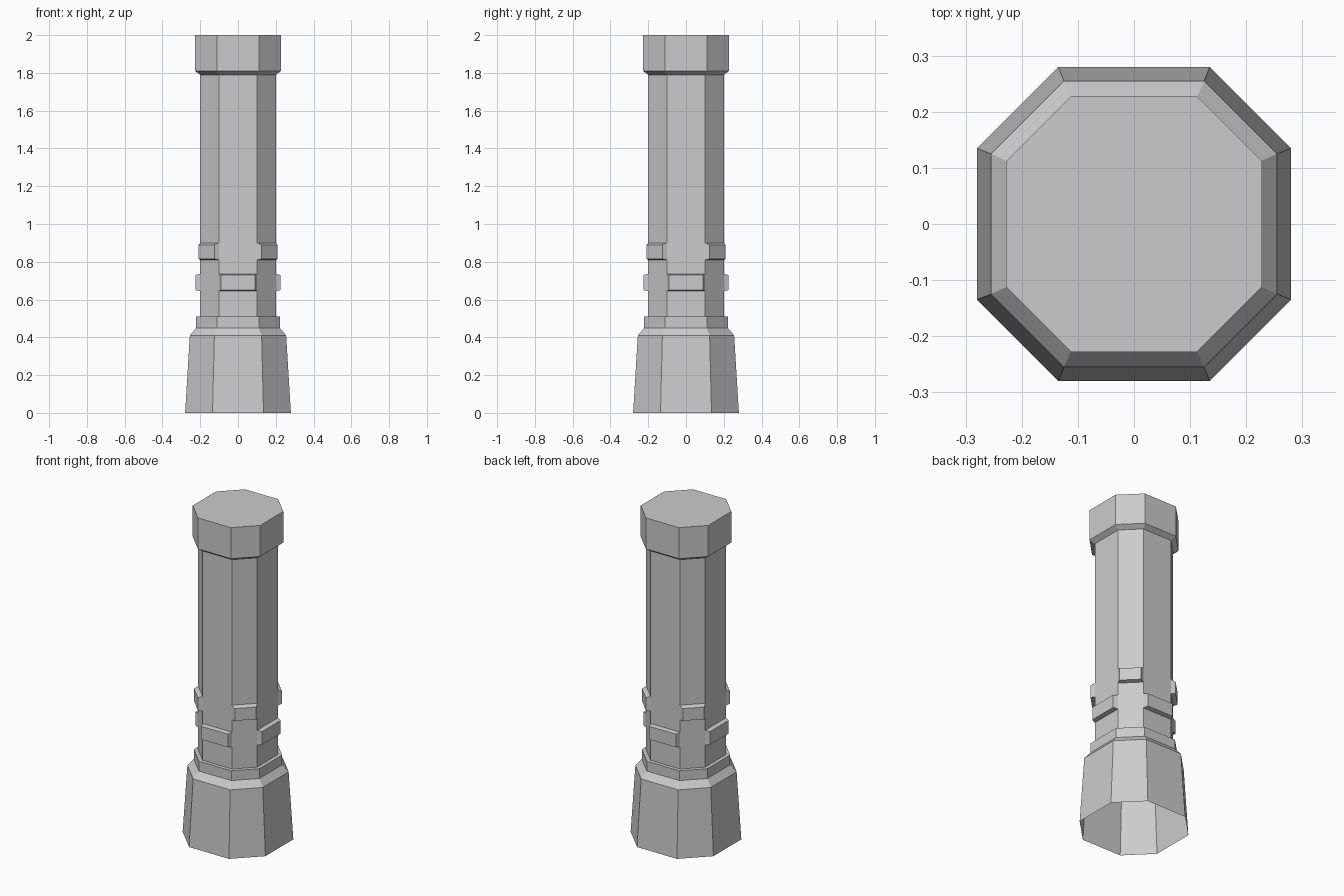
import bpy, bmesh
from math import pi
from mathutils import Matrix

if "Cube" in bpy.data.objects:
    bpy.data.objects.remove(bpy.data.objects["Cube"])


def finish(bm, name):
    bmesh.ops.recalc_face_normals(bm, faces=bm.faces)
    mesh = bpy.data.meshes.new(name)
    bm.to_mesh(mesh)
    bm.free()
    obj = bpy.data.objects.new(name, mesh)
    bpy.context.collection.objects.link(obj)
    return obj


def octagon(r, c, z):
    return [(r, -c, z), (r, c, z), (c, r, z), (-c, r, z),
            (-r, c, z), (-r, -c, z), (-c, -r, z), (c, -r, z)]


def loft(name, profile):
    """Stack octagons (flat distance, half side, height) into one shell."""
    bm = bmesh.new()
    rings = [[bm.verts.new(p) for p in octagon(*row)] for row in profile]
    for low, high in zip(rings, rings[1:]):
        for i in range(8):
            j = (i + 1) % 8
            bm.faces.new((low[i], low[j], high[j], high[i]))
    bm.faces.new(rings[-1])
    bm.normal_update()
    # the shell is open below, so orient it by its top cap
    mesh = finish(bm, name).data
    if mesh.polygons[-1].normal.z < 0:
        mesh.flip_normals()


def pads(name, start, dist, height, base, outer):
    """Four tapered pads around the grip; base/outer = (half width, z0, z1)."""
    bm = bmesh.new()
    for k in range(4):
        rot = Matrix.Rotation(start + k * pi / 2, 4, 'Z')
        rings = []
        for x, (w, z0, z1) in ((dist, base), (dist + height, outer)):
            corners = [(x, -w, z0), (x, w, z0), (x, w, z1), (x, -w, z1)]
            ring = [bm.verts.new(p) for p in corners]
            bmesh.ops.transform(bm, matrix=rot, verts=ring)
            rings.append(ring)
        a, b = rings
        for i in range(4):
            j = (i + 1) % 4
            bm.faces.new((a[i], a[j], b[j], b[i]))
        bm.faces.new(b)
        bm.faces.new(a[::-1])
    finish(bm, name)


# Flared hollow foot, collar, grip and end cap in one continuous shell
loft("handle_body", [
    (0.28, 0.135, 0.0),
    (0.255, 0.125, 0.41),
    (0.222, 0.11, 0.45),
    (0.222, 0.11, 0.51),
    (0.20, 0.10, 0.51),
    (0.20, 0.10, 1.79),
    (0.228, 0.112, 1.81),
    (0.228, 0.112, 2.0),
])

# Lower pads on the straight sides, upper pads on the diagonal sides
pads("lower_grip_pads", 0, 0.20, 0.026, (0.10, 0.645, 0.735), (0.09, 0.65, 0.73))
pads("upper_grip_pads", pi / 4, 0.2121, 0.025, (0.0707, 0.81, 0.90), (0.06, 0.815, 0.89))
